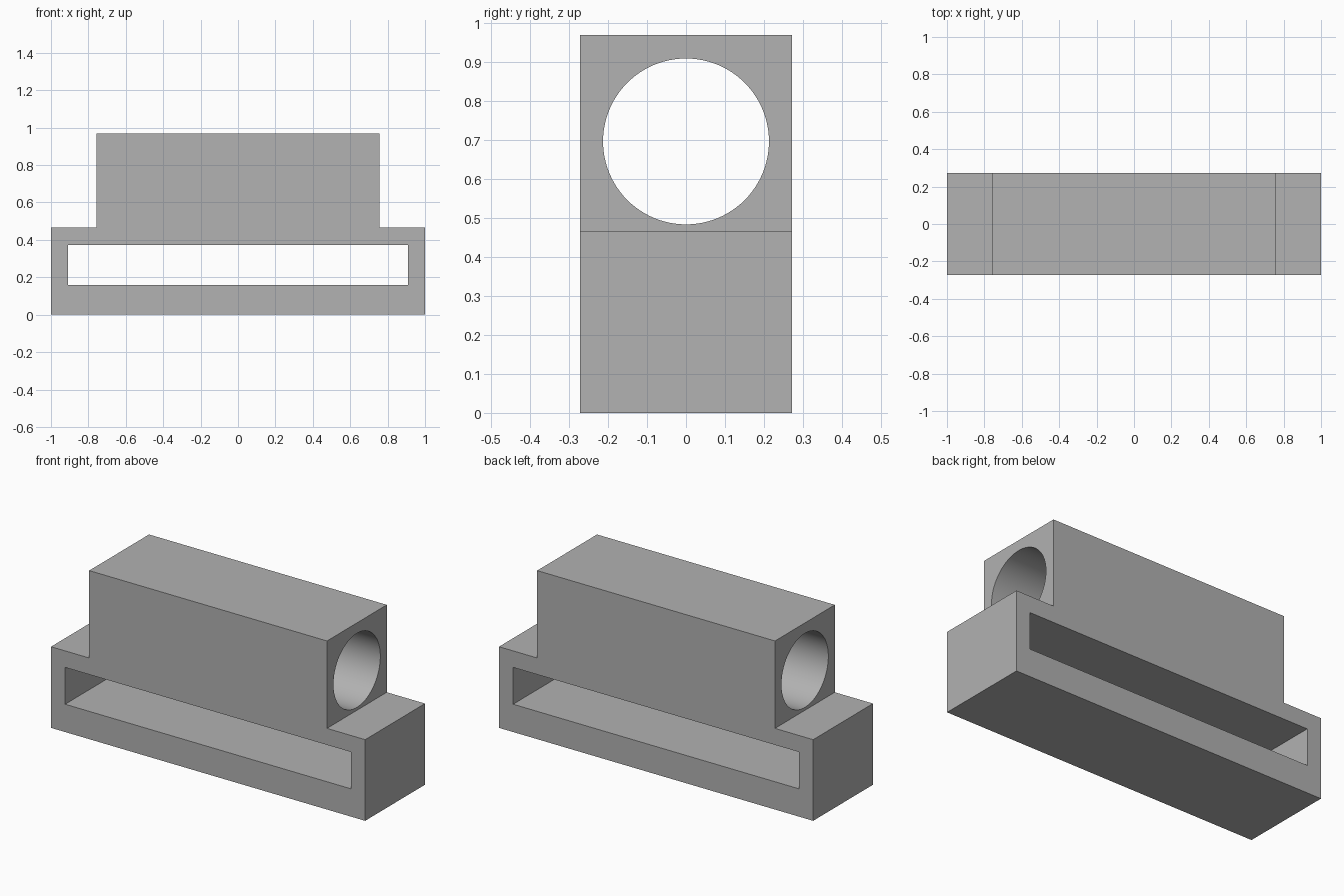
import bpy
import bmesh
import math

cube = bpy.data.objects.get("Cube")
if cube:
    bpy.data.objects.remove(cube, do_unlink=True)

HALF_LENGTH, HALF_DEPTH = 1.0, 0.272
STEP_X, STEP_Z, TOP_Z = 0.757, 0.467, 0.97
SLOT_X, SLOT_LOW, SLOT_HIGH = 0.91, 0.16, 0.372
BORE_Z, BORE_RADIUS = 0.697, 0.213

grey = bpy.data.materials.new("plain grey")
grey.use_nodes = True
colour = (0.445, 0.445, 0.445, 1)
grey.diffuse_color = colour
grey.node_tree.nodes["Principled BSDF"].inputs["Base Color"].default_value = colour


def extruded(name, profile, half_depth):
    """Solid made by sweeping an x-z outline along y."""
    bm = bmesh.new()
    face = bm.faces.new([bm.verts.new((x, -half_depth, z)) for x, z in profile])
    result = bmesh.ops.extrude_face_region(bm, geom=[face])
    moved = [v for v in result["geom"] if isinstance(v, bmesh.types.BMVert)]
    bmesh.ops.translate(bm, verts=moved, vec=(0, 2 * half_depth, 0))
    bmesh.ops.recalc_face_normals(bm, faces=bm.faces)
    mesh = bpy.data.meshes.new(name)
    bm.to_mesh(mesh)
    bm.free()
    mesh.materials.append(grey)
    obj = bpy.data.objects.new(name, mesh)
    bpy.context.collection.objects.link(obj)
    return obj


def cut(target, cutter):
    """Subtract the cutter, then discard it."""
    cutter.hide_render = True
    bpy.context.view_layer.objects.active = target
    mod = target.modifiers.new("cut", "BOOLEAN")
    mod.operation = "DIFFERENCE"
    mod.solver = "EXACT"
    mod.object = cutter
    bpy.ops.object.modifier_apply(modifier=mod.name)
    bpy.data.objects.remove(cutter, do_unlink=True)


# Stepped block: wide base with a narrower housing on top
right_side = [(HALF_LENGTH, 0), (HALF_LENGTH, STEP_Z), (STEP_X, STEP_Z), (STEP_X, TOP_Z)]
left_side = [(-x, z) for x, z in reversed(right_side)]
body = extruded("stepped_housing", right_side + left_side, HALF_DEPTH)

# Rectangular slot through the base, front to back
slot = extruded("slot_cutter", [(-SLOT_X, SLOT_LOW), (SLOT_X, SLOT_LOW),
                                (SLOT_X, SLOT_HIGH), (-SLOT_X, SLOT_HIGH)], HALF_DEPTH * 2)
cut(body, slot)

# Round bore through the housing, end to end
bpy.ops.mesh.primitive_cylinder_add(vertices=96, radius=BORE_RADIUS, depth=2 * HALF_LENGTH,
                                    location=(0, 0, BORE_Z), rotation=(0, math.pi / 2, 0))
bore = bpy.context.object
bore.name = "bore_cutter"
bore.data.materials.append(grey)
cut(body, bore)

# Smooth bore wall with crisp block edges
bpy.ops.object.select_all(action="DESELECT")
body.select_set(True)
bpy.context.view_layer.objects.active = body
bpy.ops.object.shade_smooth_by_angle(angle=math.radians(30))
